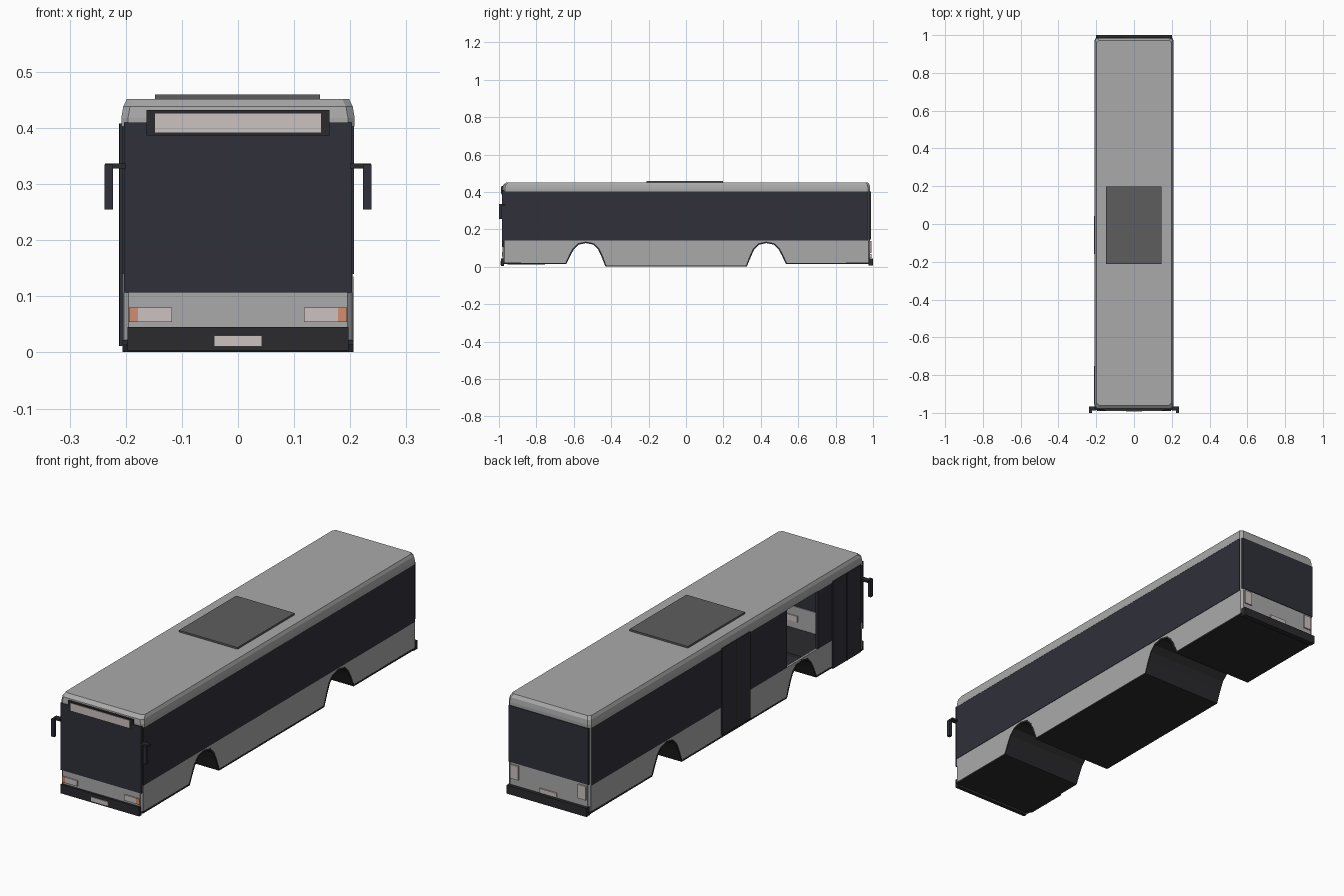
import bpy, bmesh

cube = bpy.data.objects.get("Cube")
if cube:
    bpy.data.objects.remove(cube, do_unlink=True)


def material(name, r, g, b):
    m = bpy.data.materials.new(name)
    m.use_nodes = True
    m.diffuse_color = (r, g, b, 1)
    bsdf = next(n for n in m.node_tree.nodes if n.type == 'BSDF_PRINCIPLED')
    bsdf.inputs["Base Color"].default_value = (r, g, b, 1)
    bsdf.inputs["Roughness"].default_value = 0.7
    return m


GREY = material("body grey", .40, .40, .40)
GLASS = material("dark glass", .029, .029, .042)
TRIM = material("black trim", .024, .024, .027)
HATCH = material("hatch grey", .11, .11, .11)
LAMP = material("pale lamp", .60, .54, .53)
ORANGE = material("indicator orange", .63, .27, .17)


def make(name, bm, mat):
    bmesh.ops.recalc_face_normals(bm, faces=bm.faces)
    mesh = bpy.data.meshes.new(name)
    bm.to_mesh(mesh)
    bm.free()
    mesh.materials.append(mat)
    ob = bpy.data.objects.new(name, mesh)
    bpy.context.collection.objects.link(ob)
    return ob


def box(name, mat, x, y, z):
    """Box from (low, high) pairs on each axis."""
    bm = bmesh.new()
    bmesh.ops.create_cube(bm, size=1)
    for v in bm.verts:
        v.co = [(lo + hi) / 2 + c * (hi - lo) for c, (lo, hi) in zip(v.co, (x, y, z))]
    return make(name, bm, mat)


def side_prism(name, mat, outline, x0, x1):
    """Extrude a (y, z) outline along x."""
    bm = bmesh.new()
    face = bm.faces.new([bm.verts.new((x0, y, z)) for y, z in outline])
    ext = bmesh.ops.extrude_face_region(bm, geom=[face])["geom"]
    for v in ext:
        if isinstance(v, bmesh.types.BMVert):
            v.co.x = x1
    return make(name, bm, mat)


FRONT, BACK = -.98, .985
SILL, HEAD = .14, .403

# Lower edge of the body with both wheel arches
arch = [(-.107, .018), (-.085, .065), (-.068, .096), (-.042, .122), (0, .131),
        (.042, .122), (.068, .096), (.085, .06), (.107, .004)]
edge = [(FRONT + .004, .018)]
edge += [(-.535 + d, z) for d, z in arch]
edge += [(.43 - d, z) for d, z in reversed(arch)]
edge += [(BACK - .004, .018)]

# Underside, running through the arches over the full width
bm = bmesh.new()
rows = [[bm.verts.new((x, y, z)) for y, z in edge] for x in (-.206, .206)]
for i in range(len(edge) - 1):
    bm.faces.new((rows[0][i], rows[0][i + 1], rows[1][i + 1], rows[1][i]))
underside = make("underside", bm, TRIM)
solid = underside.modifiers.new("thickness", 'SOLIDIFY')
solid.thickness = .008
solid.offset = 0

# Side panels below the windows
panel = [(FRONT + .01, SILL)] + [(FRONT + .01, .018)] + edge[1:-1]
panel += [(BACK - .01, .018), (BACK - .01, SILL)]
for side, s in (("left", 1), ("right", -1)):
    side_prism(side + "_lower_panel", GREY, panel, s * .195, s * .205)

# Window bands, with one open bay on the door side
for name, s, y in (("left_windows", 1, (-.972, .972)),
                   ("right_rear_windows", -1, (-.43, .972)),
                   ("right_front_windows", -1, (-.972, -.65))):
    box(name, GLASS, sorted((s * .196, s * .207)), y, (SILL, HEAD))

# Chamfered corner posts
for s in (1, -1):
    for end, y, inward in (("front", FRONT, 1), ("rear", BACK, -1)):
        bm = bmesh.new()
        plan = [(.193, 0), (.205, .012), (.205, .018), (.193, .018)]
        lower = [bm.verts.new((s * px, y + inward * d, .018)) for px, d in plan]
        upper = [bm.verts.new((s * px, y + inward * d, HEAD)) for px, d in plan]
        bm.faces.new(lower)
        bm.faces.new(upper)
        for i in range(4):
            j = (i + 1) % 4
            bm.faces.new((lower[i], lower[j], upper[j], upper[i]))
        make(end + ("_left_post" if s > 0 else "_right_post"), bm, GREY)

# Roof: chamfered rings stacked into a closed cap
bm = bmesh.new()
rings = []
for z, w, front, back in ((HEAD, .208, FRONT, BACK), (.418, .208, FRONT, BACK),
                          (.438, .2045, -.977, .982), (.452, .198, -.96, .972)):
    c = .012
    plan = [(w - c, front), (w, front + c), (w, back - c), (w - c, back)]
    plan += [(-x, y) for x, y in reversed(plan)]
    rings.append([bm.verts.new((x, y, z)) for x, y in plan])
bm.faces.new(rings[0])
bm.faces.new(rings[-1])
for a, b in zip(rings, rings[1:]):
    for i in range(8):
        j = (i + 1) % 8
        bm.faces.new((a[i], a[j], b[j], b[i]))
make("roof", bm, GREY)
box("roof_hatch", HATCH, (-.148, .146), (-.212, .198), (.45, .46))

# Front end
box("front_panel", GREY, (-.195, .195), (FRONT, FRONT + .01), (.018, .12))
box("windscreen", GLASS, (-.203, .203), (FRONT - .004, FRONT + .006), (.107, .41))
box("sign_frame", TRIM, (-.163, .163), (-.987, -.97), (.387, .432))
box("destination_sign", LAMP, (-.148, .148), (-.989, -.985), (.392, .426))
box("front_bumper", TRIM, (-.197, .197), (-.99, -.972), (.004, .045))
box("front_plate", LAMP, (-.043, .043), (-.993, -.988), (.011, .03))

# Rear end
box("rear_panel", GREY, (-.195, .195), (BACK - .01, BACK), (.018, .15))
box("rear_window", GLASS, (-.2, .2), (BACK - .008, BACK + .003), (.147, HEAD))
box("rear_bumper", TRIM, (-.2, .2), (BACK - .01, 1), (.006, .045))
box("rear_plate", LAMP, (-.043, .043), (BACK - .002, BACK + .006), (.048, .068))

# Paired lamps and mirrors
for side, s in (("left", 1), ("right", -1)):
    def span(a, b):
        return sorted((s * a, s * b))
    box(side + "_headlamp", LAMP, span(.118, .178), (-.985, -.966), (.054, .08))
    box(side + "_indicator", ORANGE, span(.178, .194), (-.985, -.966), (.054, .08))
    box(side + "_tail_lamp", LAMP, span(.15, .19), (BACK - .002, BACK + .006), (.075, .138))
    box(side + "_mirror_arm", TRIM, span(.2, .237), (-.988, -.965), (.328, .337))
    box(side + "_mirror", GLASS, span(.223, .238), (-1, -.985), (.255, .335))

# Double doors on the right side, two leaves each with a raised centre seal
for name, y0 in (("front_door", -.955), ("middle_door", -.16)):
    for i, leaf in enumerate(("a", "b")):
        y = y0 + i * .103
        box(f"{name}_leaf_{leaf}", GLASS, (-.211, -.197), (y, y + .099), (.012, .408))
    box(name + "_seal", TRIM, (-.2125, -.2), (y0 + .098, y0 + .104), (.012, .408))
